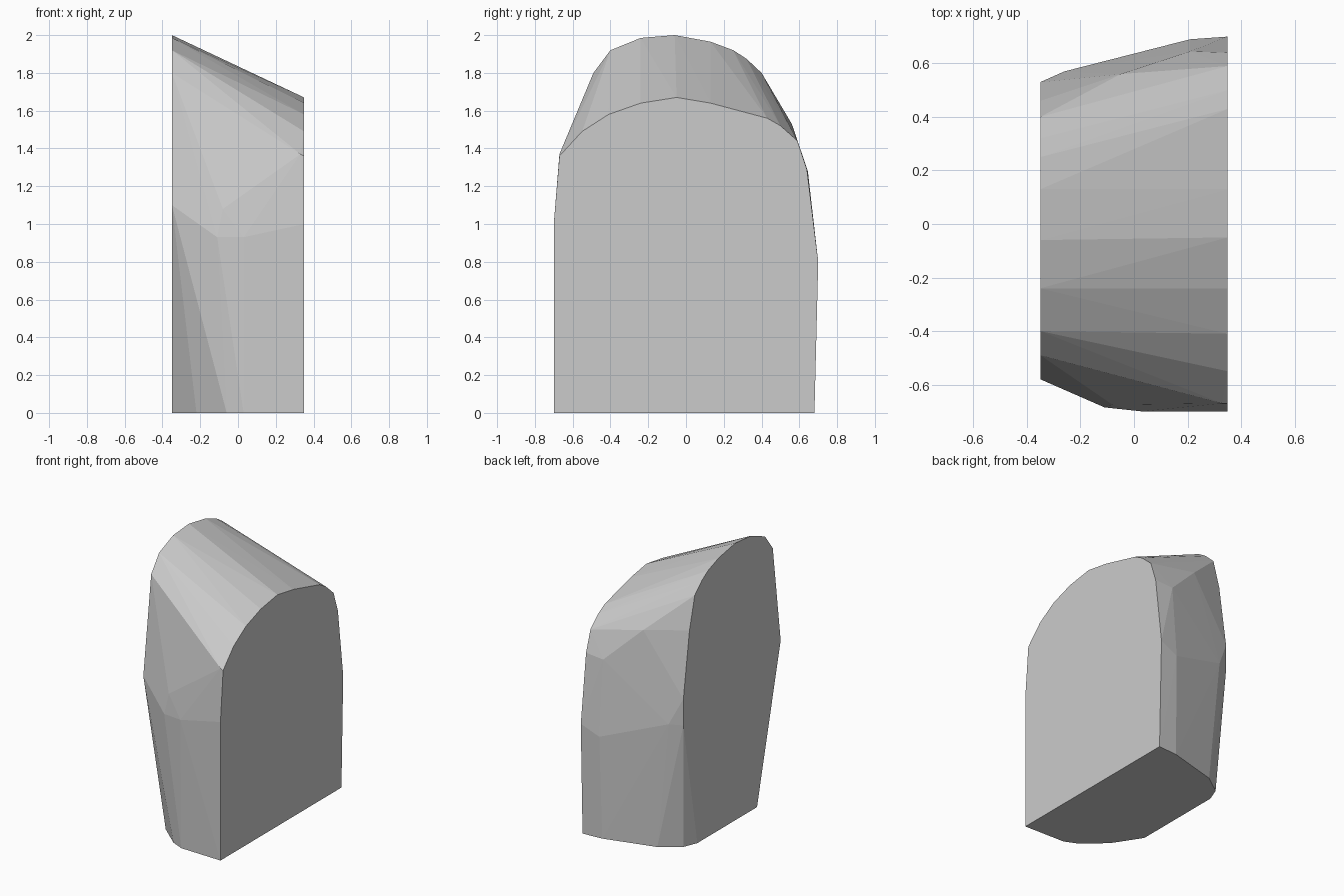
import bpy
import bmesh
import math

default_cube = bpy.data.objects.get("Cube")
if default_cube:
    bpy.data.objects.remove(default_cube, do_unlink=True)

HALF_WIDTH = 0.35


def make_material(name, colour):
    material = bpy.data.materials.new(name)
    material.use_nodes = True
    material.diffuse_color = colour
    shader = next(n for n in material.node_tree.nodes if n.type == "BSDF_PRINCIPLED")
    shader.inputs["Base Color"].default_value = colour
    return material


def end_profile(x, outline):
    """Place a (y, z) outline on an upright end plane."""
    return [(x, y, z) for y, z in outline]


def faceted_shell(name, points, material):
    """Wrap flat facets around the given sections."""
    bm = bmesh.new()
    for point in points:
        bm.verts.new(point)
    hull = bmesh.ops.convex_hull(bm, input=bm.verts[:])
    leftovers = set(hull["geom_interior"]) | set(hull["geom_unused"])
    loose = [v for v in leftovers if isinstance(v, bmesh.types.BMVert)]
    bmesh.ops.delete(bm, geom=loose, context="VERTS")
    # Join the triangles of the flat ends and the base
    bmesh.ops.dissolve_limit(bm, angle_limit=math.radians(0.2),
                             verts=bm.verts[:], edges=bm.edges[:])
    bmesh.ops.recalc_face_normals(bm, faces=bm.faces[:])
    mesh = bpy.data.meshes.new(name)
    bm.to_mesh(mesh)
    bm.free()
    mesh.materials.append(material)
    shell = bpy.data.objects.new(name, mesh)
    bpy.context.collection.objects.link(shell)
    return shell


# Low, broad end on the left: arched top over straight sides
low_end = end_profile(HALF_WIDTH, [
    (-.7, 0), (-.7, 1), (-.67, 1.36), (-.55, 1.49), (-.41, 1.58),
    (-.24, 1.64), (-.05, 1.67), (.13, 1.64), (.43, 1.56), (.5, 1.52),
    (.59, 1.44), (.64, 1.29), (.7, .8), (.68, 0)])

# Tall, narrow end on the right: rounder top and a tapered foot
tall_end = end_profile(-HALF_WIDTH, [
    (-.31, 0), (-.58, 1.1), (-.49, 1.8), (-.4, 1.92), (-.24, 1.985),
    (-.06, 2), (.13, 1.965), (.25, 1.92), (.32, 1.875), (.4, 1.8),
    (.46, 1.57), (.53, 1.1), (.53, .91), (.37, 0)])

# Curved edges of the base between the two ends
base_rim = [(x, y, 0) for x, y in [
    (.03, -.69), (-.06, -.65), (-.22, -.51),
    (.2, .67), (-.17, .57), (-.31, .47)]]

# Bulges along the front and back walls
front_bulge = [(-.11, -.685, .93), (.03, -.7, .93), (-.08, -.675, 1.08),
               (.33, -.67, 1.37)]
back_bulge = [(.21, .69, .74), (-.26, .57, .91), (.21, .645, 1.28),
              (-.05, .56, 1.53)]

grey = make_material("plain grey", (0.6, 0.6, 0.6, 1))
faceted_shell("faceted_block", low_end + tall_end + base_rim + front_bulge + back_bulge, grey)
